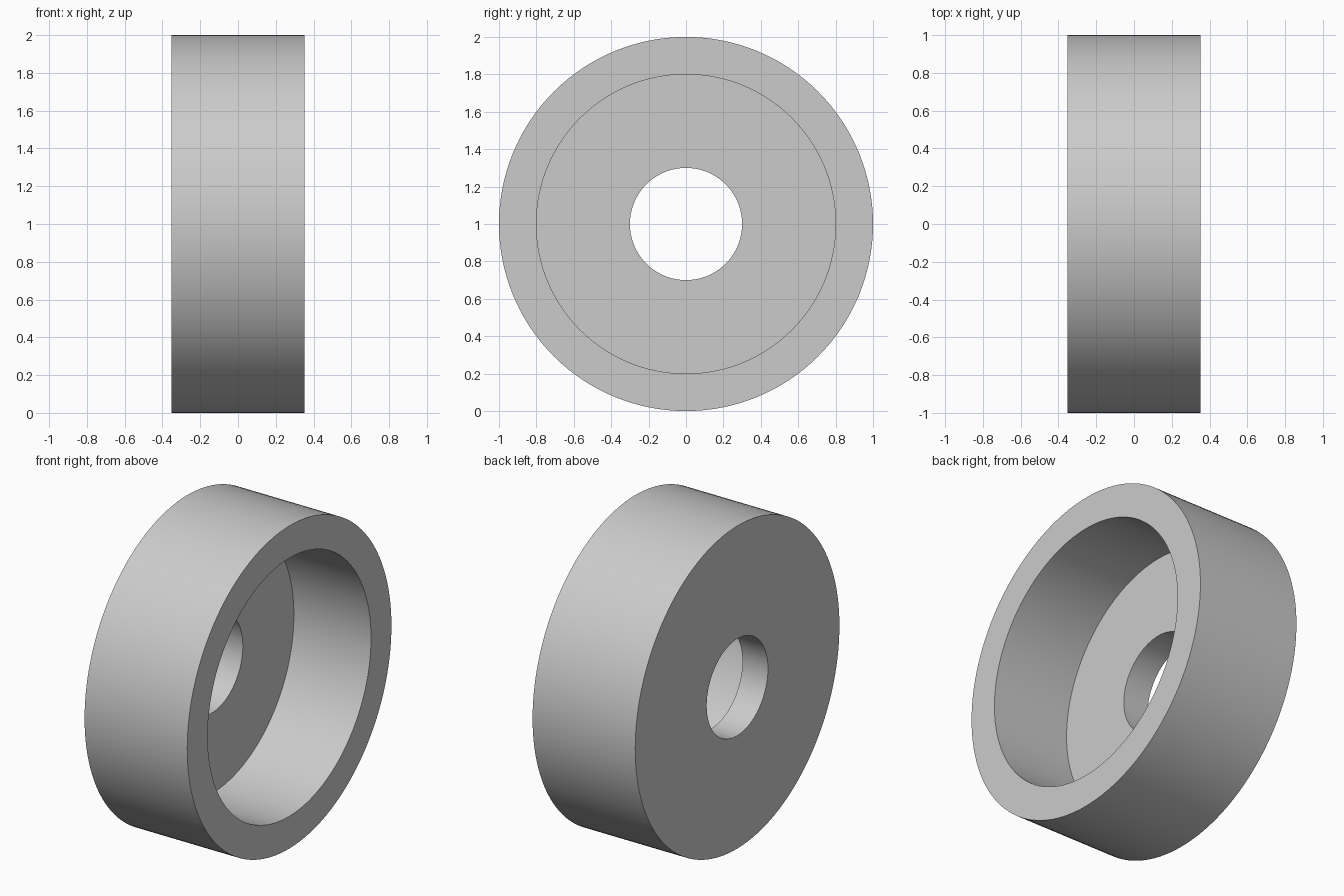
import bpy, bmesh, math
from mathutils import Matrix, Vector

if "Cube" in bpy.data.objects:
    bpy.data.objects.remove(bpy.data.objects["Cube"])

R_OUT, R_RECESS, R_BORE = 1.0, 0.8, 0.3   # radii
HALF, FLOOR_X = 0.352, -0.177             # half width, recess floor
SEGMENTS = 128

grey = bpy.data.materials.new("light_grey")
grey.diffuse_color = (0.6, 0.6, 0.6, 1)
grey.use_nodes = True
grey.node_tree.nodes["Principled BSDF"].inputs["Base Color"].default_value = grey.diffuse_color

# Cross-section (x, radius) revolved around the x axis
profile = [(-HALF, R_BORE), (-HALF, R_OUT), (HALF, R_OUT),
           (HALF, R_RECESS), (FLOOR_X, R_RECESS), (FLOOR_X, R_BORE)]

bm = bmesh.new()
rings = []
for i in range(SEGMENTS):
    a = 2 * math.pi * i / SEGMENTS
    rings.append([bm.verts.new((x, r * math.cos(a), 1 + r * math.sin(a)))
                  for x, r in profile])
n = len(profile)
for i in range(SEGMENTS):
    a, b = rings[i], rings[(i + 1) % SEGMENTS]
    for j in range(n):
        k = (j + 1) % n
        bm.faces.new((a[j], a[k], b[k], b[j]))
bmesh.ops.recalc_face_normals(bm, faces=bm.faces)

mesh = bpy.data.meshes.new("recessed_wheel")
bm.to_mesh(mesh)
bm.free()
mesh.materials.append(grey)
wheel = bpy.data.objects.new("recessed_wheel", mesh)
bpy.context.collection.objects.link(wheel)

# Smooth round walls, crisp rims
bpy.context.view_layer.objects.active = wheel
wheel.select_set(True)
bpy.ops.object.shade_smooth_by_angle(angle=math.radians(30))
